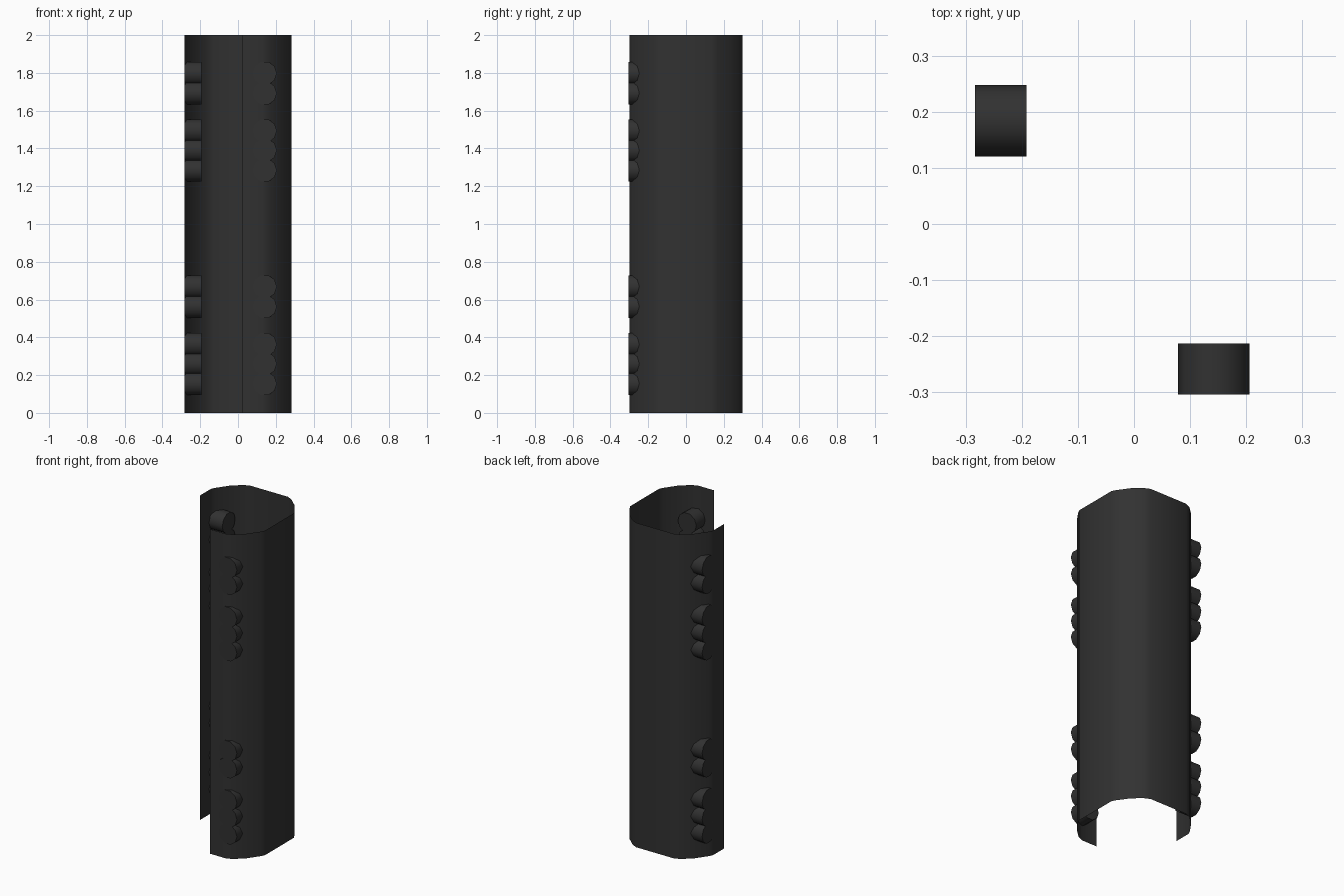
import bpy, bmesh, math
from mathutils import Matrix, Vector

if "Cube" in bpy.data.objects:
    bpy.data.objects.remove(bpy.data.objects["Cube"])

mat = bpy.data.materials.new("dark grey")
mat.diffuse_color = (0.031, 0.031, 0.031, 1)
mat.use_nodes = True
mat.node_tree.nodes["Principled BSDF"].inputs["Base Color"].default_value = mat.diffuse_color


def finish(name, bm, angle):
    me = bpy.data.meshes.new(name)
    bm.to_mesh(me)
    bm.free()
    me.materials.append(mat)
    ob = bpy.data.objects.new(name, me)
    bpy.context.collection.objects.link(ob)
    bpy.ops.object.select_all(action='DESELECT')
    ob.select_set(True)
    bpy.context.view_layer.objects.active = ob
    bpy.ops.object.shade_smooth_by_angle(angle=math.radians(angle))
    return ob


# Open guard shell: rounded square sheet, open at the front left corner
quad = [(.282, .14), (.269, .165), (.221, .233), (.167, .282), (.13, .3)]
profile = [(.02, -.3)]
profile += [(x, -y) for x, y in reversed(quad)]      # front right corner
profile += quad                                      # back right corner
profile += [(-x, y) for x, y in reversed(quad)]      # back left corner
profile += [(-.282, .035)]

bm = bmesh.new()
low = [bm.verts.new((x, y, 0)) for x, y in profile]
high = [bm.verts.new((x, y, 2)) for x, y in profile]
for i in range(len(profile) - 1):
    bm.faces.new((low[i], low[i + 1], high[i + 1], high[i]))
finish("guard_shell", bm, 40)


# Rows of short fastening studs through the shell, beside each open edge
heights = [.155, .26, .363, .563, .668, 1.285, 1.39, 1.493, 1.693, 1.798]


def stud_row(name, x, y, rot):
    bm = bmesh.new()
    for z in heights:
        bmesh.ops.create_cone(
            bm, cap_ends=True, segments=10, radius1=.0635, radius2=.0635,
            depth=.091, matrix=Matrix.Translation((x, y, z)) @ rot)
    finish(name, bm, 40)


# decagons with corners to the sides and flats facing up and down
front = Matrix.Rotation(math.radians(90), 4, 'X') @ Matrix.Rotation(math.radians(90), 4, 'Z')
side = Matrix.Rotation(math.radians(90), 4, 'Y')
stud_row("front_studs", .142, -.2585, front)
stud_row("left_studs", -.2375, .184, side @ Matrix.Rotation(0, 4, 'Z'))
